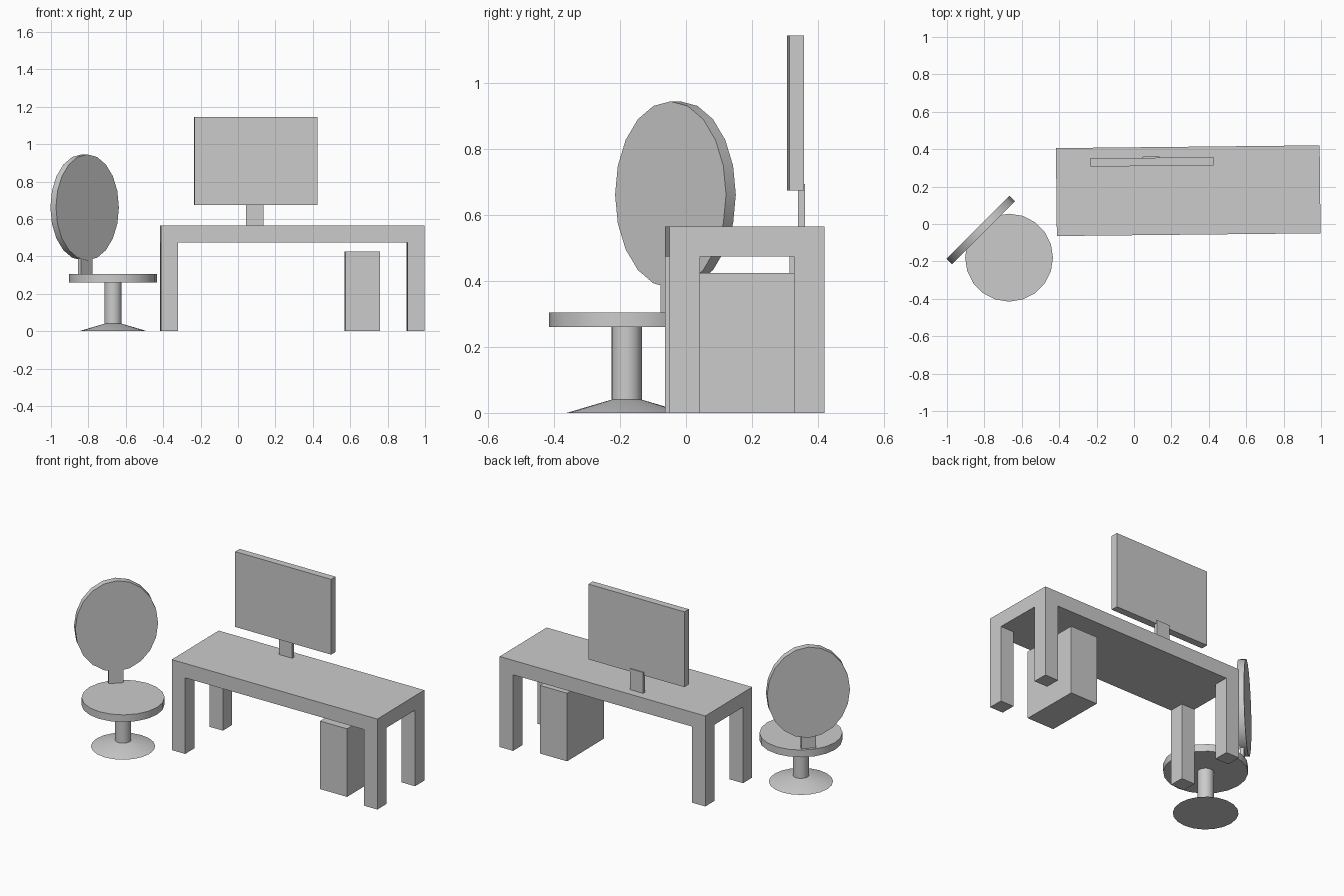
import bpy
import math
from mathutils import Matrix, Vector

# Remove the default cube
old = bpy.data.objects.get("Cube")
if old:
    bpy.data.objects.remove(old, do_unlink=True)

# Single flat grey for everything
GREY = (0.6, 0.6, 0.6, 1.0)
mat = bpy.data.materials.new("plain_grey")
mat.use_nodes = True
mat.diffuse_color = GREY
bsdf = next(n for n in mat.node_tree.nodes if n.type == 'BSDF_PRINCIPLED')
bsdf.inputs["Base Color"].default_value = GREY


def finish(obj, name):
    obj.name = name
    obj.data.name = name
    obj.data.materials.append(mat)
    return obj


def box(name, center, size, turn=0.0):
    bpy.ops.mesh.primitive_cube_add(size=1, location=center, rotation=(0, 0, turn))
    obj = bpy.context.object
    obj.scale = size
    bpy.ops.object.transform_apply(location=False, rotation=False, scale=True)
    return finish(obj, name)


def round_part(name, center, r_low, r_top, height, sides=20):
    bpy.ops.mesh.primitive_cone_add(vertices=sides, radius1=r_low, radius2=r_top,
                                    depth=height, location=center)
    bpy.ops.object.shade_smooth_by_angle(angle=math.radians(30))
    return finish(bpy.context.object, name)


# Desk: everything on it shares a very slight turn
TURN = math.radians(0.6)
DESK = Vector((0.29, 0.178, 0))
WIDTH, DEPTH, TOP, UNDER, LEG = 1.41, 0.47, 0.565, 0.475, 0.092
desk_turn = Matrix.Rotation(TURN, 3, 'Z')

box("desk_top", DESK + Vector((0, 0, (TOP + UNDER) / 2)),
    (WIDTH, DEPTH, TOP - UNDER), TURN)

# Four legs flush with the corners
for sx, side in ((-1, "right"), (1, "left")):
    for sy, end in ((-1, "front"), (1, "back")):
        corner = Vector((sx * (WIDTH - LEG) / 2, sy * (DEPTH - LEG) / 2, UNDER / 2))
        box(f"desk_leg_{end}_{side}", DESK + desk_turn @ corner, (LEG, LEG, UNDER), TURN)

# Computer case under the desk
box("computer_case", (0.665, 0.175, 0.2125), (0.186, 0.37, 0.425), TURN)

# Monitor and its stand
box("monitor_screen", (0.095, 0.332, 0.91), (0.658, 0.044, 0.47), TURN)
box("monitor_stand", (0.09, 0.35, 0.63), (0.092, 0.02, 0.13), TURN)

# Chair: base, post and seat on one axis
CX, CY = -0.668, -0.18
round_part("chair_base", (CX, CY, 0.02), 0.182, 0.046, 0.04)
round_part("chair_post", (CX, CY, 0.15), 0.046, 0.046, 0.24)
round_part("chair_seat", (CX, CY, 0.2825), 0.235, 0.235, 0.045)

# Chair back: an upright oval disc facing diagonally over the seat
FACING = math.radians(45)
back = round_part("chair_back", (-0.82, -0.032, 0.662), 1, 1, 0.042)
back.data.transform(Matrix.Diagonal((0.283, 0.238, 1, 1)))
back.data.transform(Matrix.Rotation(math.radians(90), 4, 'Y'))
back.rotation_euler = (0, 0, -FACING)
box("chair_back_bracket", (-0.817, -0.04, 0.35), (0.022, 0.085, 0.12), -FACING)
